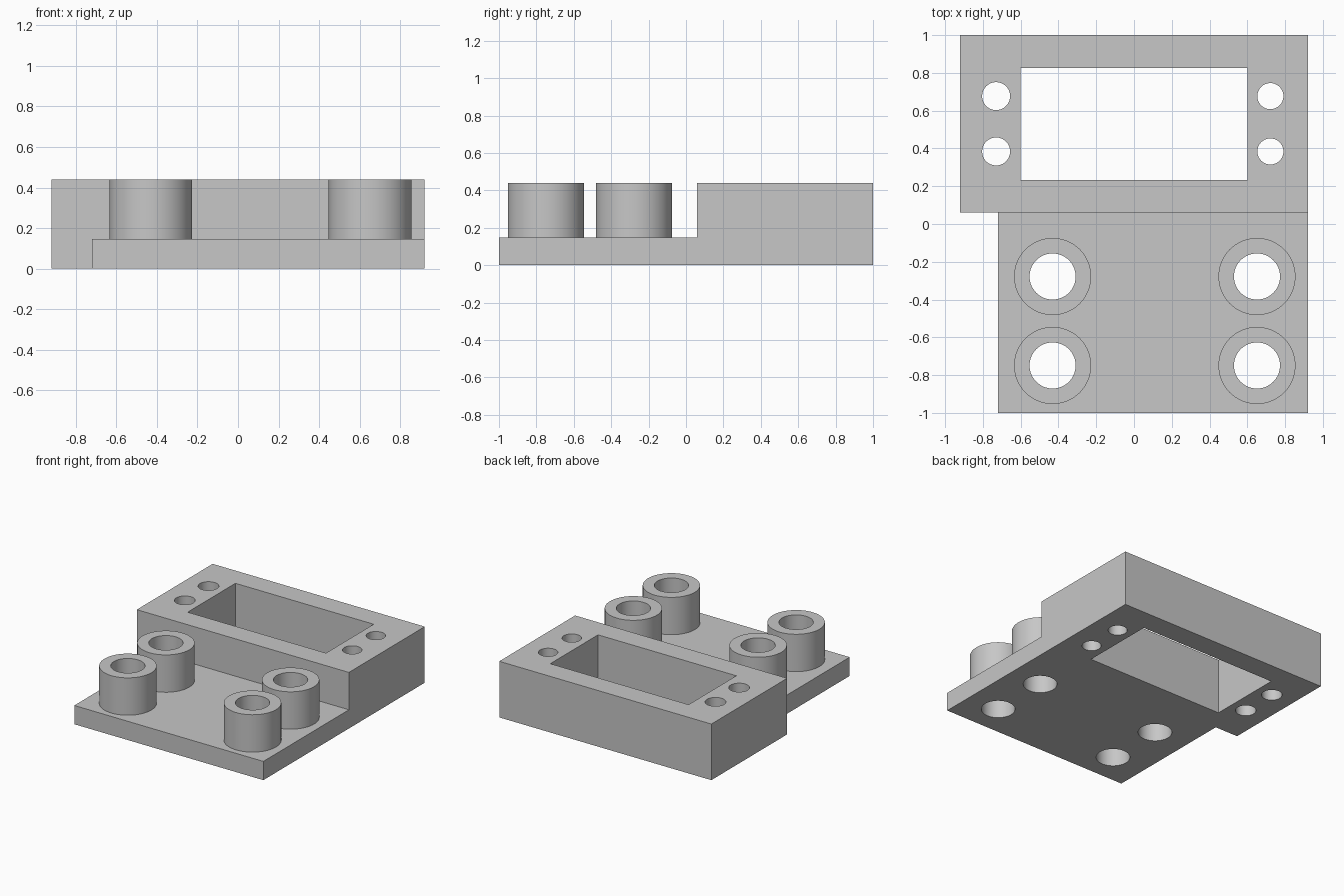
import bpy
import math

cube = bpy.data.objects.get("Cube")
if cube:
    bpy.data.objects.remove(cube, do_unlink=True)

BLOCK_TOP, PLATE_TOP = 0.44, 0.147
BOSS_XY = [(x, y) for x in (-0.431, 0.651) for y in (-0.278, -0.749)]
SCREW_Y = (0.384, 0.677)

grey = bpy.data.materials.new("plain grey")
grey.use_nodes = True
colour = (0.57, 0.57, 0.57, 1)
grey.diffuse_color = colour
grey.node_tree.nodes["Principled BSDF"].inputs["Base Color"].default_value = colour


def box(name, x, y, z):
    """Box from (min, max) ranges."""
    bpy.ops.mesh.primitive_cube_add(size=1)
    ob = bpy.context.object
    ob.name = name
    ob.location = [sum(r) / 2 for r in (x, y, z)]
    ob.scale = [r[1] - r[0] for r in (x, y, z)]
    bpy.ops.object.transform_apply(location=True, rotation=False, scale=True)
    return ob


def cylinder(name, x, y, radius, z):
    bpy.ops.mesh.primitive_cylinder_add(
        vertices=64, radius=radius, depth=z[1] - z[0], location=(x, y, sum(z) / 2))
    ob = bpy.context.object
    ob.name = name
    bpy.ops.object.transform_apply(location=True, rotation=False, scale=True)
    return ob


def combine(target, tool, operation):
    """Apply a boolean and drop the tool."""
    mod = target.modifiers.new(operation.lower(), "BOOLEAN")
    mod.operation, mod.solver, mod.object = operation, "EXACT", tool
    bpy.ops.object.select_all(action="DESELECT")
    bpy.context.view_layer.objects.active = target
    target.select_set(True)
    bpy.ops.object.modifier_apply(modifier=mod.name)
    bpy.data.objects.remove(tool, do_unlink=True)


# Tall rear block joined to the thin front plate
bracket = box("mounting_bracket", (-0.92, 0.92), (0.06, 1), (0, BLOCK_TOP))
combine(bracket, box("base_plate", (-0.72, 0.92), (-1, 0.06), (0, PLATE_TOP)), "UNION")

# Round standoffs on the plate
for x, y in BOSS_XY:
    combine(bracket, cylinder("standoff", x, y, 0.204, (0.05, BLOCK_TOP)), "UNION")

# Rectangular window through the block
through = (-0.1, 0.6)
combine(bracket, box("window_cutter", (-0.6, 0.6), (0.233, 0.825), through), "DIFFERENCE")

# Standoff bores and screw holes
holes = [(x, y, 0.122) for x, y in BOSS_XY]
holes += [(x, y, r) for x, r in ((-0.73, 0.074), (0.722, 0.069)) for y in SCREW_Y]
for x, y, r in holes:
    combine(bracket, cylinder("hole_cutter", x, y, r, through), "DIFFERENCE")

bracket.data.materials.clear()
bracket.data.materials.append(grey)
for face in bracket.data.polygons:
    face.material_index = 0
bpy.ops.object.shade_smooth_by_angle(angle=math.radians(30))
